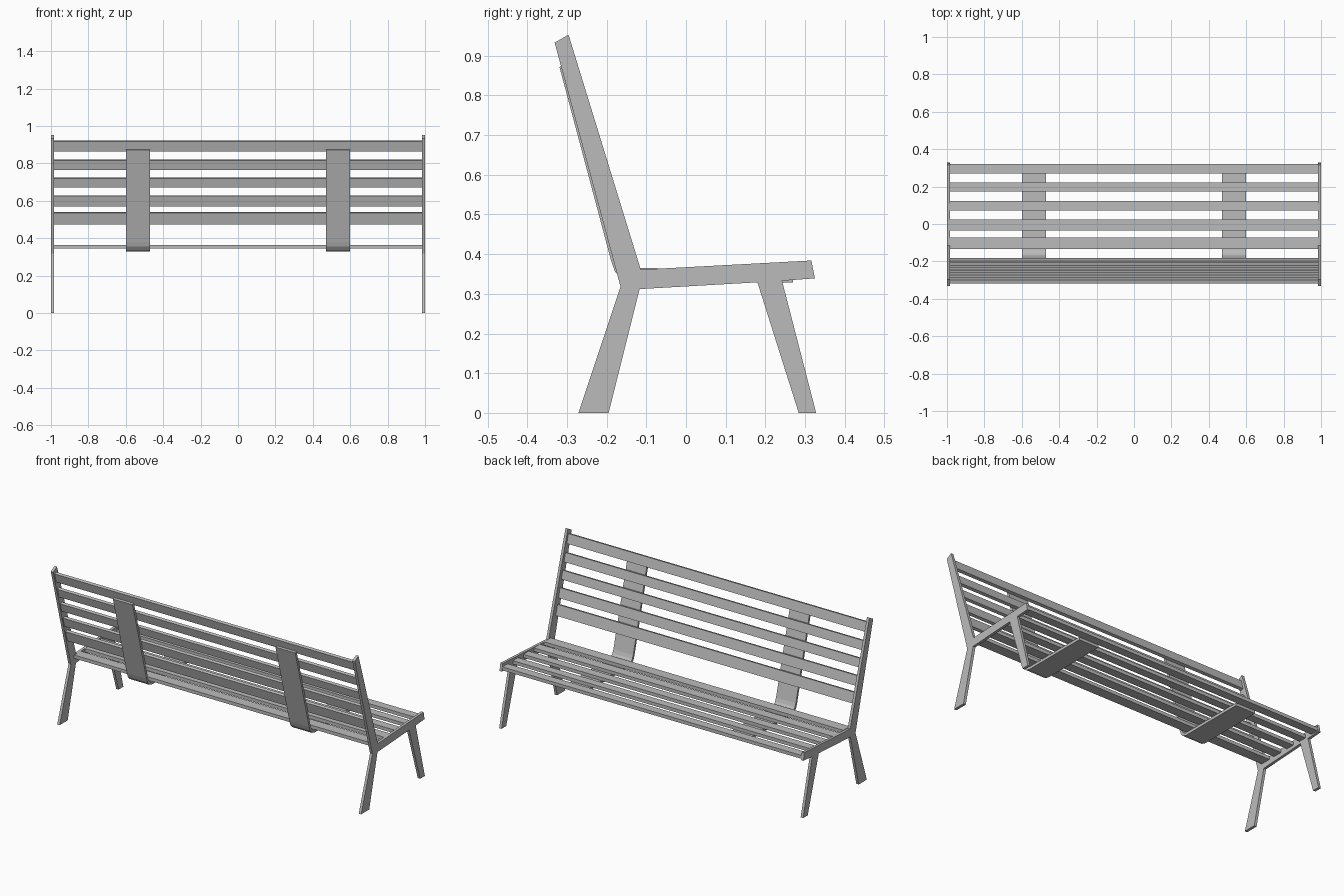
import bpy, bmesh, math
from mathutils import Vector

if "Cube" in bpy.data.objects:
    bpy.data.objects.remove(bpy.data.objects["Cube"])

grey = bpy.data.materials.new("plain grey")
grey.diffuse_color = (0.5, 0.5, 0.5, 1)
grey.use_nodes = True
grey.node_tree.nodes["Principled BSDF"].inputs["Base Color"].default_value = grey.diffuse_color


def extrude_profile(name, pts, x0, x1):
    """Solid made by extruding a (y, z) outline along x."""
    bm = bmesh.new()
    face = bm.faces.new([bm.verts.new((x0, y, z)) for y, z in pts])
    ext = bmesh.ops.extrude_face_region(bm, geom=[face])
    verts = [g for g in ext["geom"] if isinstance(g, bmesh.types.BMVert)]
    bmesh.ops.translate(bm, verts=verts, vec=(x1 - x0, 0, 0))
    bmesh.ops.recalc_face_normals(bm, faces=bm.faces)
    mesh = bpy.data.meshes.new(name)
    bm.to_mesh(mesh)
    bm.free()
    mesh.materials.append(grey)
    ob = bpy.data.objects.new(name, mesh)
    bpy.context.collection.objects.link(ob)
    return ob


# Side frames: back post, seat rail and two legs in one flat plate
frame = [(-0.271, 0), (-0.195, 0), (-0.117, 0.312), (0.18, 0.329), (0.284, 0),
         (0.328, 0), (0.242, 0.333), (0.325, 0.339), (0.316, 0.384),
         (-0.114, 0.361), (-0.296, 0.953), (-0.331, 0.933), (-0.165, 0.318)]
for side, (a, b) in (("left", (-1, -0.984)), ("right", (0.984, 1))):
    extrude_profile(side + "_frame", frame, a, b)

# Bent support straps behind the back and under the seat
outer = [(-0.319, 0.872), (-0.188, 0.381), (-0.179, 0.356),
         (-0.163, 0.337), (-0.138, 0.329), (0.27, 0.329)]
inner = [(0.27, 0.345), (-0.136, 0.345), (-0.154, 0.35),
         (-0.166, 0.363), (-0.175, 0.384), (-0.306, 0.875)]
for side, (a, b) in (("left", (-0.6, -0.47)), ("right", (0.47, 0.6))):
    extrude_profile(side + "_strap", outer + inner, a, b)

# Seat slats, level on the straps
for i, (y0, y1) in enumerate([(0.27, 0.32), (0.174, 0.222), (0.072, 0.123),
                              (-0.034, 0.024), (-0.134, -0.072)]):
    extrude_profile(f"seat_slat_{i + 1}",
                    [(y0, 0.345), (y1, 0.345), (y1, 0.365), (y0, 0.365)], -0.984, 0.984)

# Back slats, leaning against the straps
up = Vector((-0.131, 0.491)).normalized()
forward = Vector((up.y, -up.x))
for i, (z0, z1) in enumerate([(0.863, 0.917), (0.764, 0.815), (0.67, 0.719),
                              (0.57, 0.625), (0.474, 0.535)]):
    t = 0.018
    drop = forward * t
    low = Vector((-0.306 + (0.875 - z0) * 0.267, z0))
    high = low + up * ((z1 - z0) / up.y)
    extrude_profile(f"back_slat_{i + 1}",
                    [low, low + drop, high + drop, high], -0.984, 0.984)
